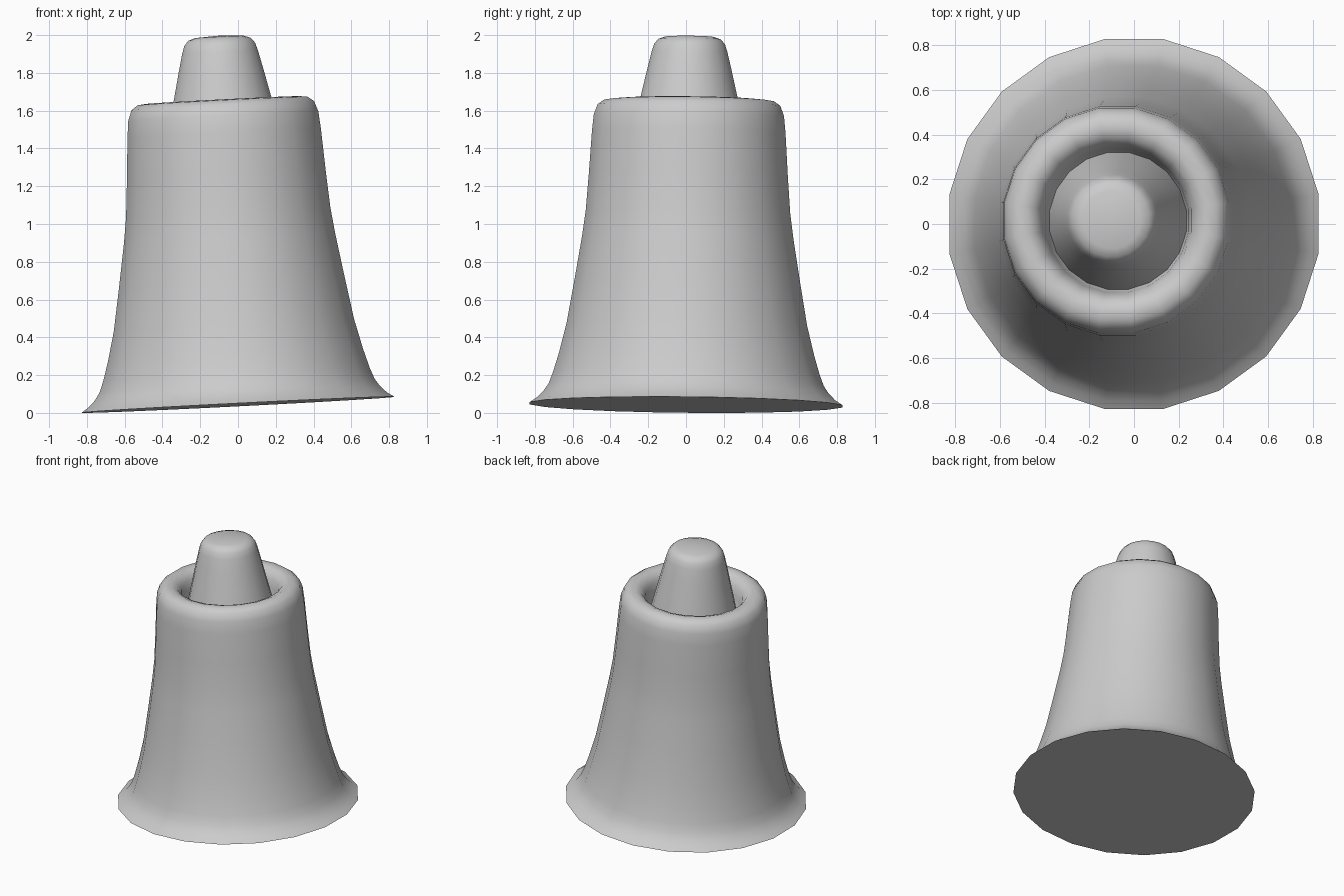
import bpy, bmesh, math
from mathutils import Matrix, Vector

if "Cube" in bpy.data.objects:
    bpy.data.objects.remove(bpy.data.objects["Cube"])

SEGMENTS = 20
# The whole model leans slightly to -x (and a touch to +y)
AXIS = Vector((-0.051, 0.01, 1)).normalized()
LEAN = Vector((0, 0, 1)).rotation_difference(AXIS).to_matrix().to_4x4()
PLACE = Matrix.Translation((0, 0, 0.043)) @ LEAN


def lathe(name, profile, segments=SEGMENTS):
    """Revolve (radius, height) points about z; radius 0 becomes a pole."""
    bm = bmesh.new()
    rings = []
    for r, z in profile:
        if r == 0:
            rings.append([bm.verts.new((0, 0, z))] * segments)
            continue
        rings.append([bm.verts.new((r * math.cos(a), r * math.sin(a), z))
                      for a in (2 * math.pi * (i + 0.5) / segments
                                for i in range(segments))])
    for low, high in zip(rings, rings[1:]):
        for i in range(segments):
            j = (i + 1) % segments
            corners = list(dict.fromkeys((low[i], low[j], high[j], high[i])))
            bm.faces.new(corners)
    bm.transform(PLACE)
    bmesh.ops.recalc_face_normals(bm, faces=bm.faces)
    mesh = bpy.data.meshes.new(name)
    bm.to_mesh(mesh)
    bm.free()
    obj = bpy.data.objects.new(name, mesh)
    bpy.context.collection.objects.link(obj)
    bpy.ops.object.select_all(action='DESELECT')
    obj.select_set(True)
    bpy.context.view_layer.objects.active = obj
    bpy.ops.object.shade_smooth_by_angle(angle=math.radians(45))
    return obj


# Flared body: flat base, thin flange, tapering wall, rolled rim, inner wall
lathe("flared_body", [
    (0, 0), (0.838, 0), (0.80, 0.025), (0.765, 0.06), (0.738, 0.10),
    (0.715, 0.16), (0.685, 0.26), (0.645, 0.42), (0.605, 0.65),
    (0.567, 0.88), (0.548, 1.02), (0.533, 1.22), (0.519, 1.44),
    (0.510, 1.53), (0.490, 1.585), (0.455, 1.61), (0.41, 1.615),
    (0.37, 1.60), (0.34, 1.56), (0.325, 1.50), (0.31, 1.40), (0.27, 1.34),
    (0, 1.34)])

# Tapered plug standing inside the rim
lathe("centre_plug", [
    (0, 1.36), (0.318, 1.36), (0.29, 1.50), (0.262, 1.62), (0.225, 1.78),
    (0.203, 1.87), (0.19, 1.91), (0.168, 1.937), (0.13, 1.95), (0, 1.957)])
